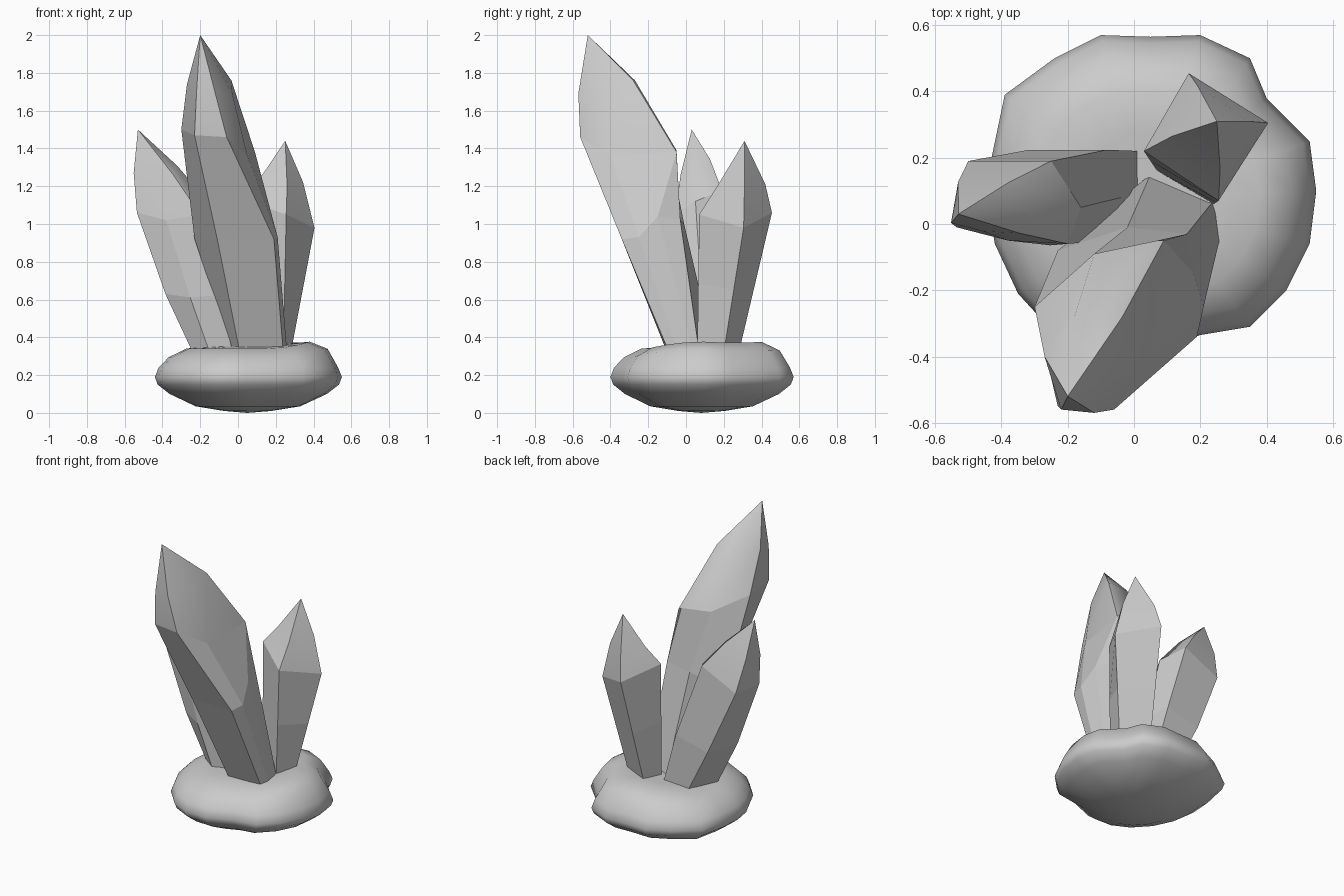
import bpy, bmesh, math
from mathutils import Vector as V

if "Cube" in bpy.data.objects:
    bpy.data.objects.remove(bpy.data.objects["Cube"])


def loft(name, rings, end, start=None, angle=50, flat_bands=0):
    """Skin equal-length rings, closing the end (and optionally the start) with a point."""
    bm = bmesh.new()
    loops = [[bm.verts.new(p) for p in r] for r in rings]
    n = len(loops[0])
    for a, b in zip(loops, loops[1:]):
        for i in range(n):
            j = (i + 1) % n
            bm.faces.new((a[i], a[j], b[j], b[i]))
    tip = bm.verts.new(end)
    for i in range(n):
        bm.faces.new((loops[-1][i], loops[-1][(i + 1) % n], tip))
    if start is None:
        bm.faces.new(loops[0][::-1])
    else:
        s = bm.verts.new(start)
        for i in range(n):
            bm.faces.new((loops[0][(i + 1) % n], loops[0][i], s))
    bmesh.ops.recalc_face_normals(bm, faces=bm.faces)
    me = bpy.data.meshes.new(name)
    bm.to_mesh(me)
    bm.free()
    ob = bpy.data.objects.new(name, me)
    bpy.context.collection.objects.link(ob)
    bpy.ops.object.select_all(action='DESELECT')
    ob.select_set(True)
    bpy.context.view_layer.objects.active = ob
    bpy.ops.object.shade_smooth_by_angle(angle=math.radians(angle))
    for i in range(n * flat_bands):
        me.polygons[i].use_smooth = False
    return ob


def crystal(name, foot, shoulder, tip, mid=None, upper=None, waist=0.5, bulge=1.05, taper=0.62):
    """Leaning flat-sided prism with a rounded tip: foot, waist, shoulder, upper ring, tip."""
    foot = [V((x, y, 0.32)) for x, y in foot]
    shoulder = [V(p) for p in shoulder]
    tip = V(tip)
    if mid is None:
        mid = [f.lerp(s, waist) for f, s in zip(foot, shoulder)]
        mc = sum(mid, V()) / len(mid)
        mid = [mc + (p - mc) * bulge for p in mid]
    if upper is None:
        sc = sum(shoulder, V()) / len(shoulder)
        upper = [sc.lerp(tip, 0.48) + (p - sc) * taper for p in shoulder]
    return loft(name, [foot, mid, shoulder, upper], tip, flat_bands=2)


# Tall front crystal, with a broad front face
crystal("tall_crystal",
        [(0.01, -0.10), (0.24, -0.09), (0.26, -0.04), (0.25, 0.04), (0.24, 0.07),
         (0.05, 0.15), (-0.03, 0.0)],
        [(-0.23, -0.55, 1.47), (-0.06, -0.56, 1.46), (0.05, -0.40, 1.36), (0.09, -0.05, 1.38),
         (0.07, -0.05, 1.39), (-0.12, -0.09, 1.40), (-0.30, -0.25, 1.50)],
        (-0.20, -0.52, 2.0),
        mid=[(-0.11, -0.33, 0.92), (0.19, -0.34, 0.92), (0.21, -0.25, 0.93), (0.18, -0.15, 1.04),
             (0.16, -0.03, 1.02), (-0.02, -0.01, 1.0), (-0.23, -0.08, 0.92)],
        upper=[(-0.22, -0.56, 1.69), (-0.12, -0.57, 1.69), (-0.03, -0.44, 1.69), (-0.035, -0.28, 1.76),
               (-0.06, -0.27, 1.76), (-0.18, -0.28, 1.76), (-0.27, -0.40, 1.74)])

# Left crystal
crystal("left_crystal",
        [(-0.24, 0.02), (-0.15, -0.05), (-0.03, -0.02), (0.02, 0.10), (0.02, 0.22), (-0.16, 0.22)],
        [(-0.535, -0.01, 1.06), (-0.38, -0.05, 1.02), (-0.20, -0.06, 1.05),
         (-0.16, 0.05, 1.12), (-0.25, 0.19, 1.18), (-0.50, 0.19, 1.06)],
        (-0.53, 0.03, 1.5), waist=0.42, bulge=1.12)

# Right back crystal, four sided
crystal("right_crystal",
        [(0.07, 0.16), (0.24, 0.06), (0.28, 0.20), (0.11, 0.28)],
        [(0.03, 0.22, 1.13), (0.255, 0.07, 1.05), (0.405, 0.305, 0.98), (0.165, 0.455, 1.06)],
        (0.25, 0.31, 1.44), bulge=1.0,
        upper=[(0.115, 0.265, 1.24), (0.26, 0.165, 1.20), (0.345, 0.31, 1.22), (0.19, 0.42, 1.21)])

# Rounded rock: plan outline scaled up through a profile of (scale, height)
outline = [(0.55, 0.10), (0.53, 0.25), (0.40, 0.38), (0.35, 0.50), (0.20, 0.57), (0.05, 0.565),
           (-0.10, 0.57), (-0.24, 0.50), (-0.39, 0.39), (-0.43, 0.20), (-0.44, 0.06),
           (-0.42, -0.06), (-0.35, -0.21), (-0.24, -0.33), (-0.11, -0.395), (0.04, -0.40),
           (0.20, -0.335), (0.35, -0.31), (0.46, -0.20), (0.53, -0.06)]
profile = [(0.25, 0.01), (0.56, 0.035), (0.84, 0.10), (0.97, 0.15), (1.0, 0.19),
           (0.96, 0.24), (0.85, 0.295), (0.66, 0.34), (0.40, 0.35)]
cx, cy = 0.05, 0.08
rings = []
for s, z in profile:
    ring = []
    for x, y in outline:
        az = math.atan2(y - cy, x - cx)
        lift = 0.0
        if z > 0.26:
            # higher back rim and a small nub on the right
            lift = 0.035 * max(0, math.cos(az - 1.2)) + 0.045 * s * max(0, math.cos(az + 0.25)) ** 6
        ring.append((cx + (x - cx) * s, cy + (y - cy) * s, z + lift * (0.5 if s < 0.5 else 1)))
    rings.append(ring)
loft("rock_base", rings, (cx, cy, 0.355), (cx, cy, 0.0), angle=75)
